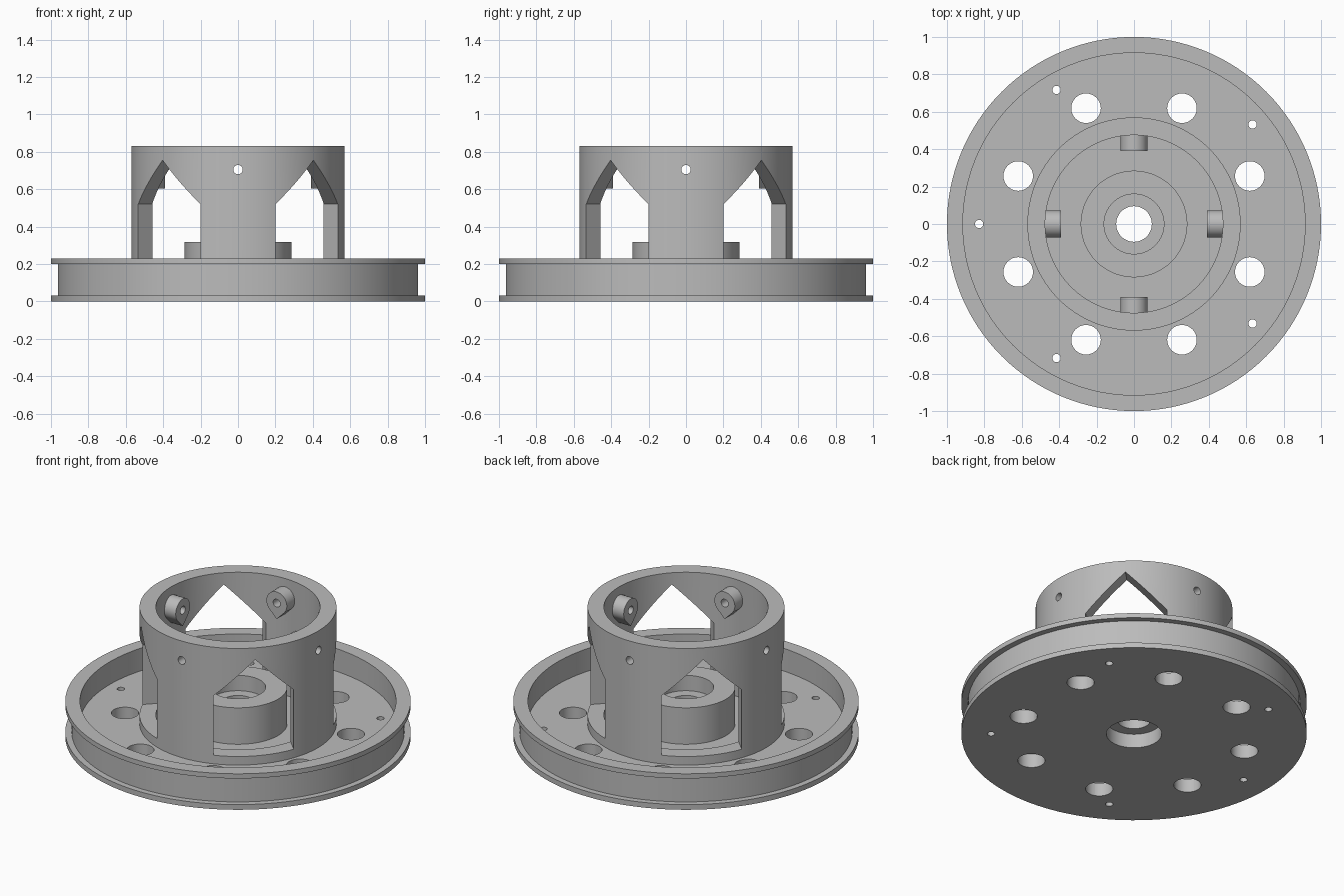
import bpy, bmesh
from math import sin, cos, pi, radians, tau
from mathutils import Matrix, Vector

cube = bpy.data.objects.get("Cube")
if cube:
    bpy.data.objects.remove(cube, do_unlink=True)

grey = bpy.data.materials.new("grey plastic")
grey.use_nodes = True
colour = (0.5, 0.5, 0.5, 1)
grey.diffuse_color = colour
grey.node_tree.nodes["Principled BSDF"].inputs["Base Color"].default_value = colour

SEGS = 128
PIN_Z = 0.705
FLOOR = 0.085


def add_object(name, bm):
    bmesh.ops.recalc_face_normals(bm, faces=bm.faces)
    mesh = bpy.data.meshes.new(name)
    bm.to_mesh(mesh)
    bm.free()
    mesh.materials.append(grey)
    obj = bpy.data.objects.new(name, mesh)
    bpy.context.collection.objects.link(obj)
    return obj


def lathe(name, profile):
    """Revolve a closed (radius, height) outline around z."""
    bm = bmesh.new()
    rings = [[bm.verts.new((r * cos(tau * i / SEGS), r * sin(tau * i / SEGS), z))
              for r, z in profile] for i in range(SEGS)]
    n = len(profile)
    for i in range(SEGS):
        a, b = rings[i], rings[(i + 1) % SEGS]
        for j in range(n):
            k = (j + 1) % n
            bm.faces.new((a[j], b[j], b[k], a[k]))
    return add_object(name, bm)


def add_prism(bm, outline, start, end, matrix=Matrix()):
    """Extrude an outline lying in local y-z along local x."""
    ends = [[bm.verts.new(matrix @ Vector((x, y, z))) for y, z in outline]
            for x in (start, end)]
    n = len(outline)
    for ring in ends:
        bm.faces.new(ring)
    for j in range(n):
        k = (j + 1) % n
        bm.faces.new((ends[0][j], ends[0][k], ends[1][k], ends[1][j]))


def circle(radius, z=0, count=32):
    return [(radius * cos(tau * i / count), z + radius * sin(tau * i / count))
            for i in range(count)]


def turn(degrees):
    return Matrix.Rotation(radians(degrees), 4, "Z")


def cut(target, cutter):
    mod = target.modifiers.new("cut", "BOOLEAN")
    mod.operation = "DIFFERENCE"
    mod.solver = "EXACT"
    mod.object = cutter
    bpy.context.view_layer.objects.active = target
    bpy.ops.object.modifier_apply(modifier=mod.name)


# Grooved wheel with hub and stepped centre bore
wheel = lathe("wheel", [
    (0.16, 0), (1, 0), (1, 0.033), (0.963, 0.033), (0.963, 0.2), (1, 0.2),
    (1, 0.23), (0.915, 0.23), (0.915, FLOOR), (0.285, FLOOR), (0.285, 0.318),
    (0.16, 0.318), (0.16, 0.22), (0.095, 0.22), (0.095, 0.09), (0.16, 0.09)])

# Large and small holes through the wheel floor
bm = bmesh.new()
upright = Matrix.Rotation(-pi / 2, 4, "Y")
holes = [(0.67, 0.079, 22.5 + 45 * i) for i in range(8)]
holes += [(0.828, 0.022, a) for a in (40, 120, 180, 240, 320)]
for distance, radius, angle in holes:
    place = turn(angle) @ Matrix.Translation((distance, 0, 0)) @ upright
    add_prism(bm, circle(radius), -0.1, 0.2, place)
floor_cutter = add_object("floor_hole_cutter", bm)
cut(wheel, floor_cutter)

# Collar standing on the wheel floor
collar = lathe("collar", [(0.475, FLOOR - 0.01), (0.57, FLOOR - 0.01),
                          (0.57, 0.83), (0.475, 0.83)])

# Four gabled windows on the diagonals
bm = bmesh.new()
W = 0.236
gable = [(-W, 0.14), (W, 0.14), (W, 0.52), (0, 0.755), (-W, 0.52)]
for i in range(4):
    add_prism(bm, gable, 0.3, 0.8, turn(45 + 90 * i))
window_cutter = add_object("window_cutter", bm)
cut(collar, window_cutter)

# Pin holes through the four pillars
bm = bmesh.new()
for i in range(4):
    add_prism(bm, circle(0.025, PIN_Z, 24), 0.3, 0.8, turn(90 * i))
pin_cutter = add_object("pin_hole_cutter", bm)
cut(collar, pin_cutter)

# Teardrop bosses inside the collar, pointing down
R = 0.072
arc = [radians(-45 + 270 * i / 36) for i in range(37)]
teardrop = [(R * cos(a), PIN_Z + R * sin(a)) for a in arc]
teardrop.append((0, PIN_Z - R * 2 ** 0.5))
bosses = []
for i, side in enumerate(("left", "back", "right", "front")):
    bm = bmesh.new()
    add_prism(bm, teardrop, 0.39, 0.49, turn(90 * i))
    boss = add_object(side + "_pin_boss", bm)
    cut(boss, pin_cutter)
    bosses.append(boss)

for cutter in (floor_cutter, window_cutter, pin_cutter):
    bpy.data.objects.remove(cutter, do_unlink=True)

# Smooth round walls, crisp edges
bpy.ops.object.select_all(action="DESELECT")
for obj in [wheel, collar] + bosses:
    obj.select_set(True)
bpy.context.view_layer.objects.active = wheel
bpy.ops.object.shade_smooth_by_angle(angle=radians(30))
